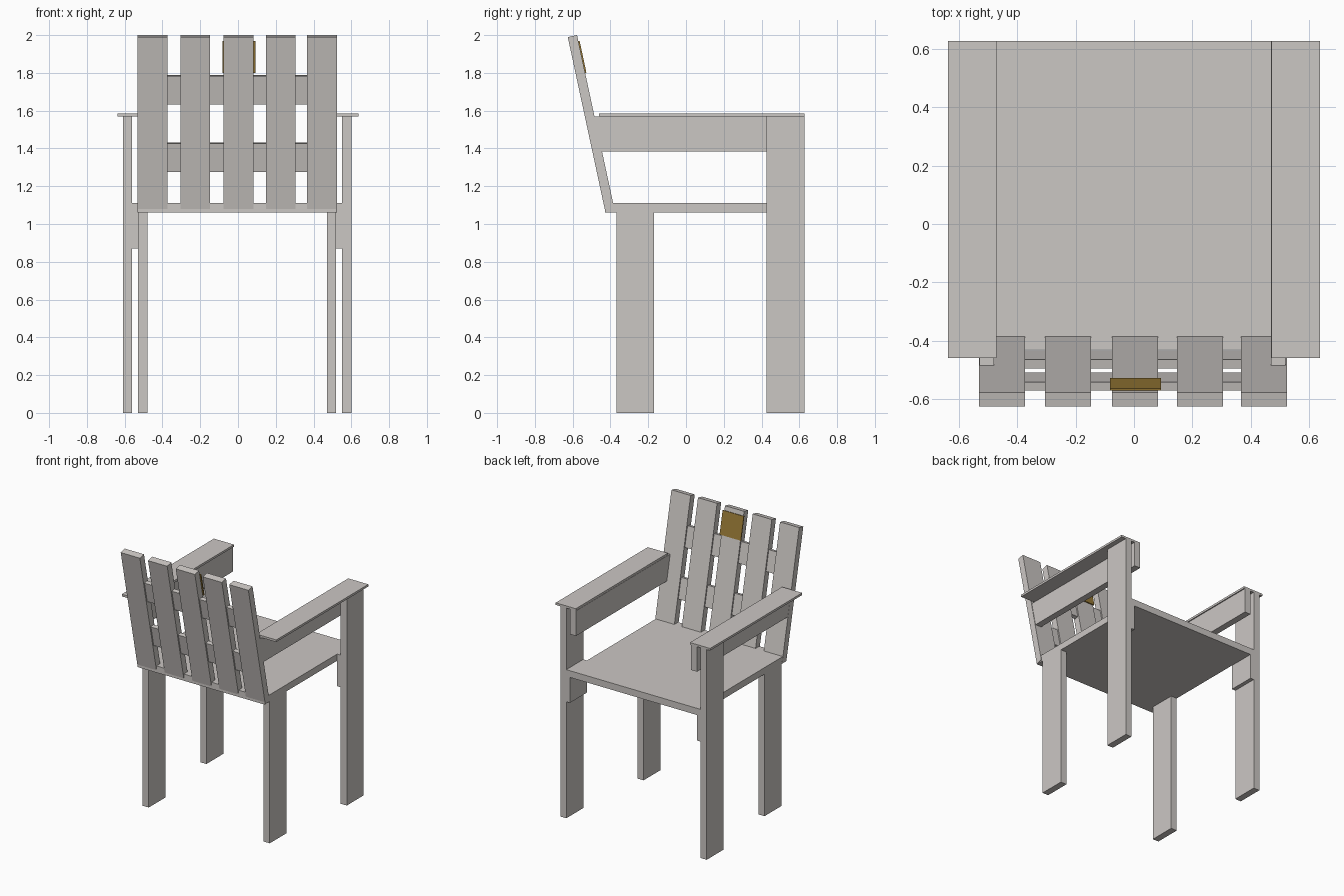
import bpy, bmesh, math

if "Cube" in bpy.data.objects:
    bpy.data.objects.remove(bpy.data.objects["Cube"])


def material(name, rgb):
    m = bpy.data.materials.new(name)
    m.diffuse_color = (*rgb, 1)
    m.use_nodes = True
    m.node_tree.nodes["Principled BSDF"].inputs["Base Color"].default_value = m.diffuse_color
    return m


GREY = material("pale grey wood", (0.60, 0.57, 0.55))
GOLD = material("dull gold", (0.31, 0.19, 0.036))
CX = -0.005  # the frame sits slightly off centre


def box(name, x, y, z, mat=GREY, loc=(0, 0, 0), tilt=0.0):
    """Box from (min, max) ranges, optionally placed and tilted about x."""
    bm = bmesh.new()
    bmesh.ops.create_cube(bm, size=1)
    for v in bm.verts:
        v.co = [r[0] if c < 0 else r[1] for c, r in zip(v.co, (x, y, z))]
    me = bpy.data.meshes.new(name)
    bm.to_mesh(me)
    bm.free()
    me.materials.append(mat)
    ob = bpy.data.objects.new(name, me)
    ob.location = loc
    ob.rotation_euler.x = tilt
    bpy.context.collection.objects.link(ob)
    return ob


def pair(name, x, y, z, cx=CX):
    """Mirrored left and right boxes; x is the distance from the centre line."""
    box("right_" + name, (cx + x[0], cx + x[1]), y, z)
    box("left_" + name, (cx - x[1], cx - x[0]), y, z)


# Seat
box("seat", (-0.53, 0.52), (-0.43, 0.627), (1.06, 1.11))

# Legs and the spacers between seat and outer legs
pair("inner_leg", (0.475, 0.525), (-0.368, -0.17), (0, 1.06))
pair("outer_leg", (0.555, 0.605), (0.427, 0.627), (0, 1.57))
pair("spacer", (0.525, 0.555), (0.427, 0.627), (0.87, 1.11))

# Arm boards and flat armrests
pair("arm_board", (0.475, 0.525), (-0.495, 0.627), (1.383, 1.57))
pair("armrest", (0.472, 0.638), (-0.46, 0.627), (1.57, 1.586), cx=0)

# Leaning backrest: local y is outward from its inner face, local z runs down from the top
lean = dict(loc=(0, -0.577, 2.0), tilt=math.atan(0.215))
for i, x in enumerate((-0.452, -0.226, 0.003, 0.226, 0.445)):
    box(f"back_slat_{i + 1}", (x - 0.079, x + 0.079), (-0.05, 0), (-0.95, 0), **lean)
for name, top in (("upper", -0.214), ("lower", -0.579)):
    box(name + "_back_rail", (-0.5, 0.49), (-0.04, -0.01), (top - 0.154, top), **lean)

# Gold plate on the middle slat
box("gold_plate", (-0.083, 0.092), (0, 0.007), (-0.205, -0.033), GOLD, **lean)
